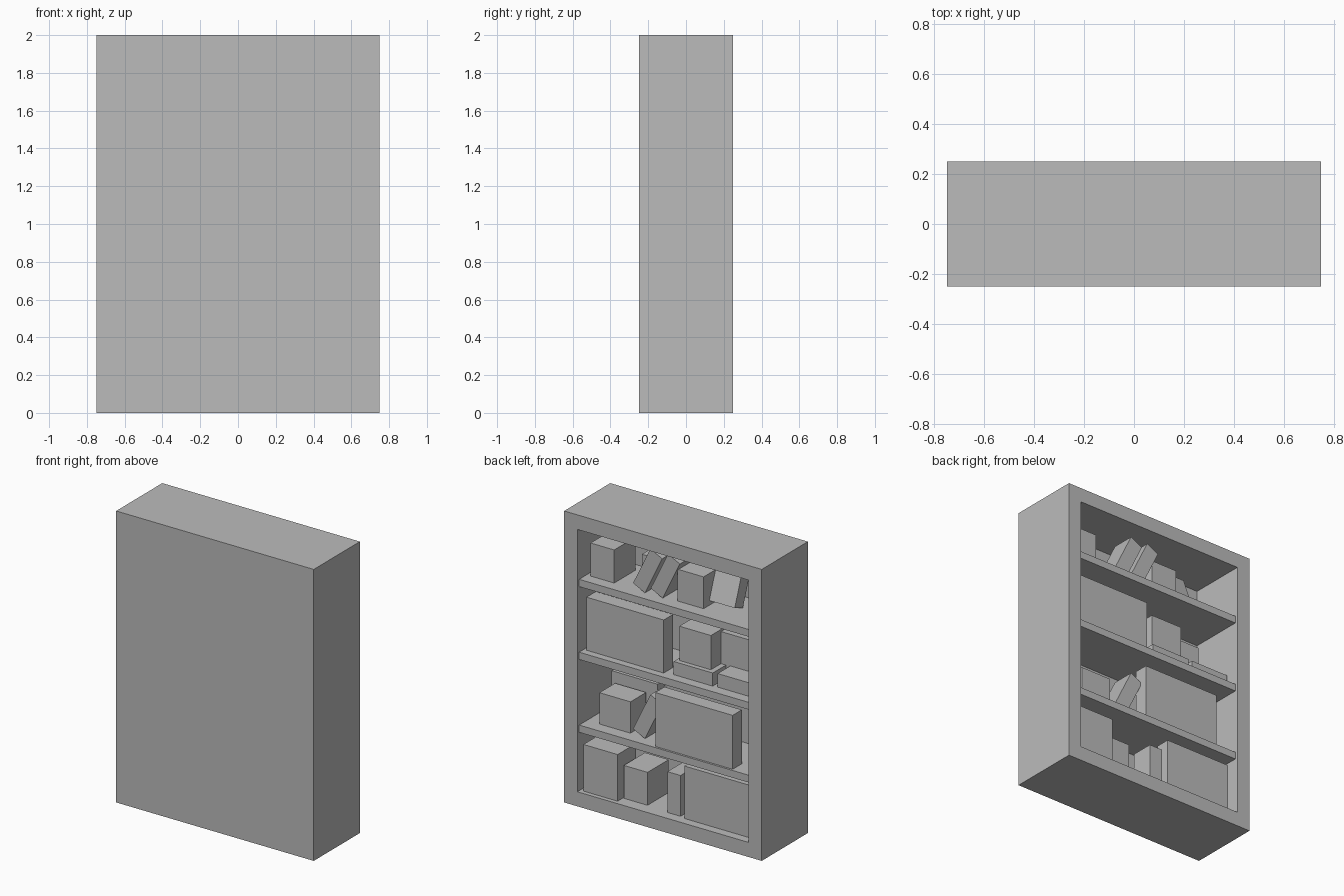
import bpy
import bmesh
from math import radians
from mathutils import Matrix, Vector

default_cube = bpy.data.objects.get("Cube")
if default_cube:
    bpy.data.objects.remove(default_cube, do_unlink=True)

# One plain grey for the whole model
GREY = (0.5, 0.5, 0.5, 1.0)
grey = bpy.data.materials.new("plain_grey")
grey.use_nodes = True
grey.diffuse_color = GREY
grey.node_tree.nodes["Principled BSDF"].inputs["Base Color"].default_value = GREY


def finish(name, bm):
    """Turn a bmesh into a flat-shaded grey object."""
    mesh = bpy.data.meshes.new(name)
    bmesh.ops.recalc_face_normals(bm, faces=bm.faces)
    bm.to_mesh(mesh)
    bm.free()
    mesh.materials.append(grey)
    obj = bpy.data.objects.new(name, mesh)
    bpy.context.collection.objects.link(obj)
    return obj


def block_mesh(size):
    """Box whose origin is its lowest x, y, z corner."""
    bm = bmesh.new()
    bmesh.ops.create_cube(bm, size=1.0)
    bmesh.ops.translate(bm, verts=bm.verts, vec=Vector((0.5, 0.5, 0.5)))
    bmesh.ops.transform(bm, verts=bm.verts, matrix=Matrix.Diagonal((*size, 1.0)))
    return bm


def block(name, x, y, z, width, depth, height, lean=0, tilt=0):
    """Box at a corner position; lean tips it sideways, tilt tips it forward."""
    obj = finish(name, block_mesh((width, depth, height)))
    obj.location = (x, y, z)
    obj.rotation_euler = (radians(tilt), radians(-lean), 0)
    return obj


WIDTH, DEPTH, HEIGHT, WALL = 1.5, 0.5, 2.0, 0.1
SHELF = 0.05

# Carcass: solid block with a recess sunk into the rear face
bm = block_mesh((WIDTH, DEPTH, HEIGHT))
bmesh.ops.translate(bm, verts=bm.verts, vec=Vector((-WIDTH / 2, -DEPTH / 2, 0)))
bm.normal_update()
rear = max(bm.faces, key=lambda f: f.calc_center_median().y)
bmesh.ops.inset_region(bm, faces=[rear], thickness=WALL, use_even_offset=True)
recess = bmesh.ops.extrude_face_region(bm, geom=[rear])
sunk = [v for v in recess["geom"] if isinstance(v, bmesh.types.BMVert)]
bmesh.ops.translate(bm, verts=sunk, vec=Vector((0, WALL - DEPTH, 0)))
if rear.is_valid:
    bmesh.ops.delete(bm, geom=[rear], context="FACES_ONLY")
finish("bookcase_frame", bm)

# Three shelves, set slightly inside the opening
for i in (1, 2, 3):
    block(f"shelf_{i}", WALL - WIDTH / 2, WALL - DEPTH / 2, i * 0.5,
          WIDTH - 2 * WALL, 0.38, SHELF)

floor, low, middle, top = WALL, 0.5 + SHELF, 1.0 + SHELF, 1.5 + SHELF

# Leaning books share one size and angle
for name, x, z in (("leaning_book_low", 0.2, low),
                   ("leaning_book_top_left", 0.2, top),
                   ("leaning_book_top_right", 0.066, top)):
    block(name, x, 0, z, 0.1, 0.16, 0.3, lean=26)

# Wide flat-fronted boxes
block("wide_box_floor", -0.62, 0.09, floor, 0.5, 0.1, 0.36)
block("wide_box_low", -0.505, 0.116, low, 0.587, 0.1, 0.37)
block("wide_box_middle", 0.043, 0.08, middle, 0.587, 0.1, 0.364)

# Floor compartment
block("tall_box", 0.365, 0.02, floor, 0.26, 0.2, 0.32)
block("small_box_floor", 0.178, -0.067, floor, 0.18, 0.23, 0.226)
block("upright_book", -0.083, 0.018, floor, 0.1, 0.16, 0.28)

# Low compartment
block("square_box_low", 0.32, -0.025, low, 0.236, 0.17, 0.215)
block("rear_box_low", 0.25, -0.13, low, 0.35, 0.08, 0.28)

# Middle compartment
block("flat_box_left", -0.317, -0.017, middle, 0.297, 0.18, 0.09)
block("stacked_box", -0.28, -0.04, middle + 0.09, 0.24, 0.17, 0.235)
block("flat_box_right", -0.64, -0.023, middle, 0.29, 0.18, 0.093)
block("rear_box_middle", -0.52, -0.1, middle, 0.27, 0.12, 0.31)

# Top compartment
block("small_box_top", 0.44, -0.08, top, 0.18, 0.23, 0.227)
block("rear_box_top", 0.17, -0.13, top, 0.2, 0.08, 0.14)
block("square_box_top", -0.232, 0, top, 0.198, 0.14, 0.218)
block("tilted_book", -0.425, -0.01, top, 0.2, 0.094, 0.27, tilt=20)
